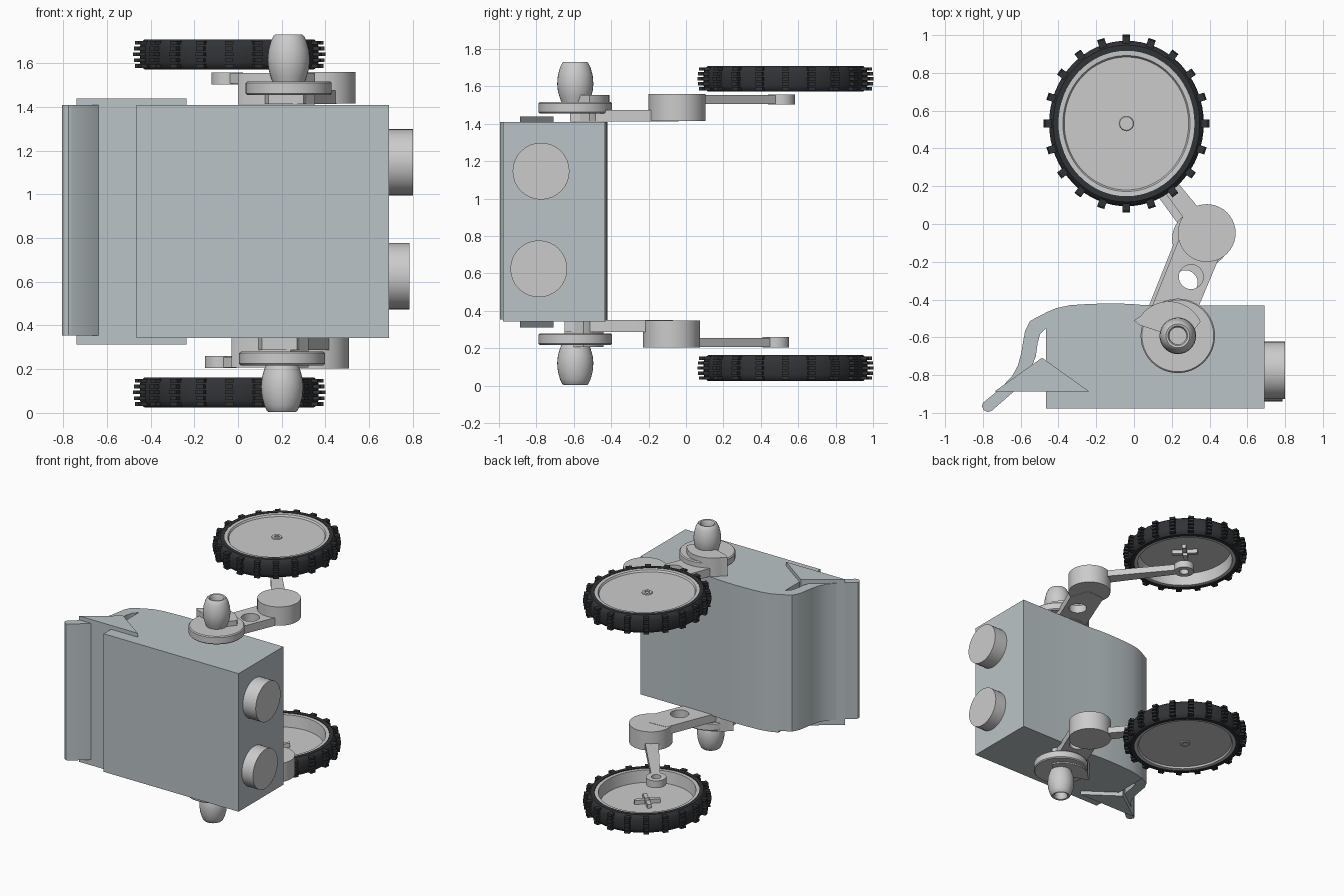
import bpy, bmesh
from math import pi, sin, cos, radians, hypot
from mathutils import Matrix, Vector

if "Cube" in bpy.data.objects:
    bpy.data.objects.remove(bpy.data.objects["Cube"])


def material(name, rgb):
    m = bpy.data.materials.new(name)
    m.diffuse_color = (*rgb, 1)
    m.use_nodes = True
    m.node_tree.nodes["Principled BSDF"].inputs["Base Color"].default_value = m.diffuse_color
    return m


BODY = material("slate_grey", (0.49, 0.55, 0.57))
RUBBER = material("rubber", (0.03, 0.033, 0.037))


def finish(name, bm, mat=None, angle=30):
    bmesh.ops.remove_doubles(bm, verts=bm.verts, dist=1e-5)
    bmesh.ops.recalc_face_normals(bm, faces=bm.faces)
    me = bpy.data.meshes.new(name)
    bm.to_mesh(me)
    bm.free()
    for p in me.polygons:
        p.use_smooth = True
    me.set_sharp_from_angle(angle=radians(angle))
    if mat:
        me.materials.append(mat)
    ob = bpy.data.objects.new(name, me)
    bpy.context.collection.objects.link(ob)
    return ob


def arc(cx, cy, r, a0=0, a1=360, n=32):
    full = a1 - a0 == 360
    k = n if full else n - 1
    return [(cx + r * cos(radians(a0 + (a1 - a0) * i / k)),
             cy + r * sin(radians(a0 + (a1 - a0) * i / k))) for i in range(n)]


def prism(name, loops, z0, z1, mat=None):
    """Extrude closed outlines (later ones are holes) from z0 to z1."""
    cu = bpy.data.curves.new(name, 'CURVE')
    cu.dimensions, cu.fill_mode = '2D', 'BOTH'
    cu.extrude = abs(z1 - z0) / 2
    for pts in loops:
        s = cu.splines.new('POLY')
        s.points.add(len(pts) - 1)
        for p, (x, y) in zip(s.points, pts):
            p.co = (x, y, 0, 1)
        s.use_cyclic_u = True
    tmp = bpy.data.objects.new(name + "_outline", cu)
    bpy.context.collection.objects.link(tmp)
    dg = bpy.context.evaluated_depsgraph_get()
    me = bpy.data.meshes.new_from_object(tmp.evaluated_get(dg))
    bm = bmesh.new()
    bm.from_mesh(me)
    bpy.data.objects.remove(tmp)
    bpy.data.meshes.remove(me)
    bmesh.ops.translate(bm, verts=bm.verts, vec=(0, 0, (z0 + z1) / 2))
    return finish(name, bm, mat)


def lathe(name, profile, x, y, zf, n=48, sx=1.0, closed=True, mat=None):
    """Revolve (radius, z) points about the vertical line through x, y."""
    bm = bmesh.new()
    rings = [[bm.verts.new((x + sx * r * cos(2 * pi * i / n),
                            y + r * sin(2 * pi * i / n), zf(z))) for i in range(n)]
             for r, z in profile]
    for k in range(len(rings) if closed else len(rings) - 1):
        a, b = rings[k], rings[(k + 1) % len(rings)]
        for i in range(n):
            j = (i + 1) % n
            bm.faces.new((a[i], a[j], b[j], b[i]))
    return finish(name, bm, mat)


def boxes(name, items, mat=None):
    """Join many boxes; each item is (matrix, size)."""
    bm = bmesh.new()
    for m, size in items:
        bmesh.ops.create_cube(bm, size=1, matrix=m @ Matrix.Diagonal((*size, 1)))
    return finish(name, bm, mat)


# main body with a slightly domed back
prism("body", [[(-0.465, -0.978), (0.69, -0.978), (0.69, -0.432), (0.06, -0.43),
                (-0.02, -0.423), (-0.13, -0.42), (-0.25, -0.424), (-0.34, -0.43),
                (-0.41, -0.445), (-0.465, -0.468)]], 0.342, 1.41, BODY)

# curved tail blade
prism("tail_blade", [[(-0.46, -0.466), (-0.55, -0.513), (-0.577, -0.566), (-0.598, -0.688),
                      (-0.615, -0.75), (-0.645, -0.805), (-0.71, -0.873), (-0.80, -0.947),
                      (-0.806, -0.965), (-0.795, -0.985), (-0.775, -0.995), (-0.755, -0.99),
                      (-0.64, -0.89), (-0.585, -0.84), (-0.55, -0.778), (-0.52, -0.70),
                      (-0.51, -0.63), (-0.497, -0.582), (-0.46, -0.545)]], 0.355, 1.41, BODY)

# triangular brace through the tail
prism("tail_brace", [[(-0.74, -0.888), (-0.235, -0.888), (-0.487, -0.708)]],
      0.312, 1.44, BODY)

# round pads on the right end
for k, (y, z, x1) in enumerate([(-0.775, 1.147, 0.80), (-0.787, 0.625, 0.785)]):
    bm = bmesh.new()
    bmesh.ops.create_cone(bm, cap_ends=True, segments=32, radius1=0.152, radius2=0.152,
                          depth=x1 - 0.67,
                          matrix=Matrix.Translation(((x1 + 0.67) / 2, y, z))
                          @ Matrix.Rotation(pi / 2, 4, 'Y'))
    finish(f"end_pad_{k}", bm)

WX, WY, SX = -0.04, 0.532, 0.935      # wheel centre and slight oval squash


def side(tag, zf, af, d):
    """Build wheel, arm and roller; zf / af place heights, d shifts the arm."""
    # washer and barrel roller
    bx, by = 0.232 + d, -0.592
    lathe("washer_" + tag, [(0, 1.455), (0.19, 1.455), (0.197, 1.462), (0.197, 1.51),
                            (0.19, 1.517), (0, 1.517)], bx, by, zf, closed=False)
    lathe("barrel_" + tag, [(0, 1.51), (0.072, 1.51), (0.083, 1.54), (0.093, 1.575),
                            (0.097, 1.615), (0.093, 1.66), (0.082, 1.70), (0.07, 1.725),
                            (0.063, 1.731), (0.052, 1.728), (0.045, 1.715), (0.045, 1.66),
                            (0, 1.66)], bx, by, zf, n=32, closed=False)

    # shoulder fan behind the washer
    def mv(pts):
        return [(x + d, y + d) for x, y in pts]
    prism("shoulder_" + tag, [mv(arc(0.185, -0.595, 0.185, 25, 145, 20)
                                 + [(0.0, -0.51), (0.03, -0.535), (0.15, -0.575), (0.27, -0.62)])],
          af(1.412), af(1.555))
    # lower link with lightening hole
    prism("lower_link_" + tag, [mv([(0.09, -0.45), (0.14, -0.62), (0.3, -0.62), (0.345, -0.43),
                                    (0.45, -0.18), (0.40, -0.04), (0.25, -0.05)]),
                                mv(arc(0.302, -0.28, 0.065, n=24))], af(1.413), af(1.475))
    # knuckle
    prism("knuckle_" + tag, [mv(arc(0.385, -0.048, 0.153, n=40))], af(1.415), af(1.56))
    # upper link bar
    a, b = Vector((0.34, 0.01)), Vector((-0.05, 0.51))
    u = (b - a).normalized()
    n = Vector((-u.y, u.x))
    b -= u * 0.055
    prism("upper_link_" + tag, [mv([tuple(a + n * 0.05), tuple(b + n * 0.032),
                                    tuple(b - n * 0.032), tuple(a - n * 0.05)])],
          af(1.507), af(1.555))
    # eye at the wheel end
    prism("link_eye_" + tag, [mv(arc(-0.05, 0.51, 0.072)), mv(arc(-0.05, 0.51, 0.034, n=20))],
          af(1.503), af(1.558))

    # tyre
    lathe("tyre_" + tag, [(0.385, 1.572), (0.415, 1.572), (0.43, 1.585), (0.438, 1.605),
                          (0.438, 1.675), (0.43, 1.697), (0.415, 1.71), (0.385, 1.71)],
          WX, WY, zf, n=64, sx=SX, mat=RUBBER)
    # tread studs in rows across the tyre
    studs = []
    for i in range(20):
        t = 2 * pi * i / 20
        rot = Matrix.Rotation(t, 4, 'Z')
        for z, r1, w in [(1.588, 0.462, 0.04), (1.614, 0.467, 0.036), (1.641, 0.47, 0.04),
                         (1.668, 0.467, 0.036), (1.694, 0.462, 0.04)]:
            rm = (0.41 + r1) / 2
            k = hypot(cos(t) * SX, sin(t))
            m = Matrix.Translation((WX + SX * rm * cos(t), WY + rm * sin(t), zf(z))) @ rot
            studs.append((m, ((r1 - 0.41) * k, w, 0.017)))
    boxes("tread_studs_" + tag, studs, RUBBER)
    # dished rim, hollow on the arm side
    lathe("rim_" + tag, [(0, 1.692), (0.352, 1.692), (0.36, 1.705), (0.386, 1.707),
                         (0.386, 1.577), (0.358, 1.577), (0.348, 1.668), (0, 1.668)],
          WX, WY, zf, n=64, sx=SX, closed=False)
    # hub cap ring and inner cross
    lathe("hub_cap_" + tag, [(0.018, 1.688), (0.018, 1.699), (0.036, 1.699), (0.04, 1.688)],
          WX, WY, zf, n=24)
    boxes("hub_cross_" + tag, [(Matrix.Translation((WX, WY, zf(1.655)))
                                @ Matrix.Rotation(pi / 4 + q * pi / 2, 4, 'Z')
                                @ Matrix.Translation((0.055, 0, 0)), (0.075, 0.03, 0.035))
                               for q in range(4)])


side("upper", lambda z: z, lambda z: z, 0.0)
side("lower", lambda z: 1.735 - z, lambda z: 1.763 - z, -0.03)
